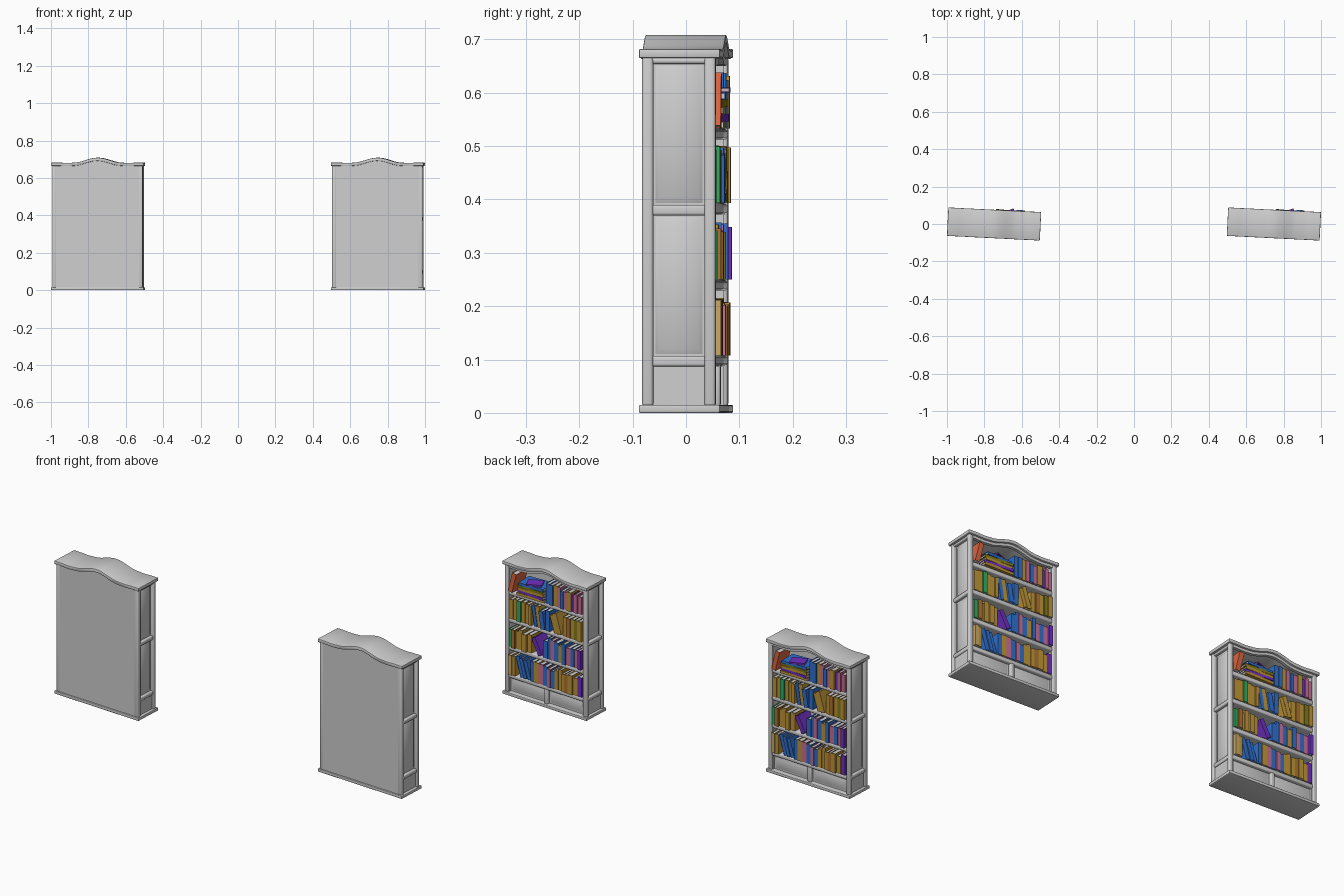
import bpy, bmesh, math, random
from mathutils import Matrix, Vector

if "Cube" in bpy.data.objects:
    bpy.data.objects.remove(bpy.data.objects["Cube"])

random.seed(4)
COLS = {"W": ("grey_paint", (0.62, 0.62, 0.62)), "Y": ("gold", (0.52, 0.30, 0.04)),
        "B": ("blue", (0.03, 0.16, 0.60)), "P": ("purple", (0.16, 0.03, 0.52)),
        "K": ("pink", (0.58, 0.16, 0.30)), "R": ("orange_red", (0.72, 0.13, 0.05)),
        "G": ("green", (0.03, 0.42, 0.12)), "T": ("tan", (0.60, 0.40, 0.13)),
        "O": ("olive", (0.22, 0.20, 0.01)), "N": ("brown", (0.42, 0.17, 0.03))}
KEYS = list(COLS)
MATS = []
for name, c in COLS.values():
    m = bpy.data.materials.new(name)
    m.diffuse_color = (*c, 1)
    m.use_nodes = True
    m.node_tree.nodes["Principled BSDF"].inputs["Base Color"].default_value = m.diffuse_color
    MATS.append(m)
parts = []


def finish(bm, name, smooth=None):
    bmesh.ops.recalc_face_normals(bm, faces=bm.faces)
    me = bpy.data.meshes.new(name)
    bm.to_mesh(me)
    bm.free()
    for m in MATS:
        me.materials.append(m)
    if smooth:
        me.shade_smooth()
        me.set_sharp_from_angle(angle=math.radians(smooth))
    ob = bpy.data.objects.new(name, me)
    bpy.context.collection.objects.link(ob)
    parts.append(ob)


def add_box(bm, lo, hi, key="W", mat=None, bevel=0):
    """Box from corner to corner, optionally rounded."""
    lo, hi = Vector(lo), Vector(hi)
    tmp = bmesh.new()
    bmesh.ops.create_cube(tmp, size=1)
    for v in tmp.verts:
        v.co = (lo + hi) / 2 + v.co * (hi - lo)
    if bevel:
        bmesh.ops.bevel(tmp, geom=tmp.edges[:], offset=bevel, segments=3,
                        affect='EDGES', profile=0.5)
    if mat:
        tmp.transform(mat)
    for f in tmp.faces:
        f.material_index = KEYS.index(key)
    me = bpy.data.meshes.new("tmp")
    tmp.to_mesh(me)
    tmp.free()
    bm.from_mesh(me)
    bpy.data.meshes.remove(me)


def box_part(name, *boxes, bevel=0.0):
    bm = bmesh.new()
    for lo, hi in boxes:
        add_box(bm, lo, hi, bevel=bevel)
    finish(bm, name, 50)


def prism(name, outline, y0, y1, bevel=0.0):
    """Outline in x-z pushed through from y0 to y1."""
    bm = bmesh.new()
    f = bm.faces.new([bm.verts.new((x, y0, z)) for x, z in outline])
    r = bmesh.ops.extrude_face_region(bm, geom=[f])
    bmesh.ops.translate(bm, vec=(0, y1 - y0, 0),
                        verts=[v for v in r["geom"] if isinstance(v, bmesh.types.BMVert)])
    if bevel:
        bmesh.ops.recalc_face_normals(bm, faces=bm.faces)
        bmesh.ops.bevel(bm, geom=[e for e in bm.edges if e.calc_face_angle(0) > 1],
                        offset=bevel, segments=2, affect='EDGES', profile=0.5)
    finish(bm, name, 40)


def raised_field(name, rects):
    """Shallow raised panels; each rect is four base and four inset corners."""
    bm = bmesh.new()
    for base, top in rects:
        a = [bm.verts.new(p) for p in base]
        b = [bm.verts.new(p) for p in top]
        bm.faces.new(b)
        for i in range(4):
            bm.faces.new((a[i], a[(i + 1) % 4], b[(i + 1) % 4], b[i]))
    finish(bm, name, 60)


def arch(x):
    """Rise of the crown above the straight ends."""
    t = abs(x)
    if t < 0.13:
        return 0.0265 * (0.5 + 0.5 * math.cos(math.pi * t / 0.13))
    return -0.002 * math.sin(math.pi * (t - 0.13) / 0.07) if t < 0.2 else 0.0


def band(half, top, bottom, flat=False):
    xs = [half * (i / 24 - 1) for i in range(49)]
    return ([(x, top + arch(x)) for x in xs] +
            [(x, bottom + (0 if flat else arch(x))) for x in ([half, -half] if flat else xs[::-1])])


# Carcass
box_part("base_plinth", ((-.2485, -.076, 0), (.2485, .076, .015)), bevel=.003)
prism("arched_cornice", band(.2485, .682, .665), -.076, .076, .003)
prism("front_arch_rail", band(.22, .666, .652), .05, .066)
prism("back_panel", band(.222, .667, .012, True), -.069, -.062)
box_part("corner_posts", *[((s * .2305 - .0115, y, .012), (s * .2305 + .0115, y + .021, .668))
                           for s in (-1, 1) for y in (-.0705, .0465)], bevel=.006)
box_part("side_panels", *[((s * .220 - .004, -.062, .012), (s * .220 + .004, .06, .668)) for s in (-1, 1)])
box_part("side_rails", *[((s * .230 - .009, -.055, z), (s * .230 + .009, .052, z + h))
                         for s in (-1, 1) for z, h in ((.087, .02), (.37, .02), (.654, .012))], bevel=.005)
box_part("side_skirts", *[((s * .228 - .005, -.055, .012), (s * .228 + .005, .052, .09)) for s in (-1, 1)])


def rect_x(x, y0, y1, z0, z1):
    return [(x, y0, z0), (x, y1, z0), (x, y1, z1), (x, y0, z1)]


raised_field("side_raised_fields", [
    (rect_x(s * .2238, -.046, .043, z0 + .003, z1 - .003), rect_x(s * .231, -.037, .034, z0 + .014, z1 - .014))
    for s in (-1, 1) for z0, z1 in ((.107, .37), (.39, .654))])

# Shelves and lower front
SHELVES = (.108, .250, .393, .533)
box_part("shelves", *[((-.22, -.063, z - .021), (.22, .066, z)) for z in SHELVES], bevel=.006)
box_part("lower_front", ((-.22, .044, .012), (.22, .049, .09)))
box_part("lower_divider", ((-.011, .046, .012), (.011, .065, .092)), bevel=.005)
raised_field("lower_raised_fields", [
    ([(c - .095, .0488, .02), (c + .095, .0488, .02), (c + .095, .0488, .084), (c - .095, .0488, .084)],
     [(c - .08, .054, .033), (c + .08, .054, .033), (c + .08, .054, .071), (c - .08, .054, .071)])
    for c in (-.113, .113)])


# Books: cover boards, spine and page block
def book(bm, key, mat, w, h, d):
    """Lower +x front corner at the origin, extends to -x, -y and +z."""
    t = .002
    add_box(bm, (-t, -d, 0), (0, 0, h), key, mat)
    add_box(bm, (-w, -d, 0), (-w + t, 0, h), key, mat)
    add_box(bm, (-w + t, -t, 0), (-t, 0, h), key, mat)
    add_box(bm, (-w + t, -d + .003, .002), (-t, -t, h - .003), "W", mat)


def book_row(name, z, groups, start, end):
    """Groups of (colours, lean in degrees); positive tips towards +x."""
    bm = bmesh.new()
    widths = [[random.uniform(.8, 1.25) for _ in g] for g, _ in groups]
    room = start - end - sum(.1 * math.sin(math.radians(abs(a))) for _, a in groups)
    k = room / sum(w / math.cos(math.radians(a)) for ws, (_, a) in zip(widths, groups) for w in ws)
    cur = start
    for ws, (g, deg) in zip(widths, groups):
        a = math.radians(deg)
        if a > 0:
            cur -= .1 * math.sin(a)
        for w, key in zip(ws, g):
            w *= k * .98
            h = random.uniform(.088, .107)
            front = random.uniform(.064, .076) + (.01 if key == "T" else 0)
            rot = Matrix.Rotation(a, 4, 'Y')
            lift = w * math.sin(-a) if a < 0 else 0
            book(bm, key, Matrix.Translation((cur, front, z + lift)) @ rot, w, h, random.uniform(.08, .095))
            cur -= w / .98 / math.cos(a)
        if a < 0:
            cur += .1 * math.sin(a)
    finish(bm, name)


book_row("books_bottom_shelf", SHELVES[0], [("TY", 0), ("BBB", 16), ("B", 0), ("YKBKBYYYNYYP", 0)], .214, -.214)
book_row("books_second_shelf", SHELVES[1], [("GNYYYY", 0), ("P", 27), ("BBKBYBKBKP", 0)], .214, -.214)
book_row("books_third_shelf", SHELVES[2], [("YYGYYY", 0), ("BYB", 9), ("B", 0), ("YY", 17), ("YNYOY", 0)], .214, -.214)
book_row("books_top_shelf", SHELVES[3], [("BBYKBKYPKK", 0)], -.005, -.214)
book_row("leaning_red_book", SHELVES[3], [("R", -14)], .214, .165)

# Flat pile on the top shelf
bm = bmesh.new()
z = SHELVES[3]
for key, turn, length in (("Y", 2, .16), ("P", -3, .155), ("Y", 1, .15), ("O", -2, .155), ("B", 4, .14), ("P", 24, .075)):
    th = .0135 if length > .1 else .009
    mat = (Matrix.Translation((.082, .035, z)) @ Matrix.Rotation(math.radians(turn), 4, 'Z')
           @ Matrix.Translation((-length / 2, .042, 0)) @ Matrix.Rotation(math.radians(90), 4, 'Y')
           @ Matrix.Translation((0, 0, 0)))
    book(bm, key, mat, th, length, .09 if length > .1 else .06)
    z += th
finish(bm, "book_pile")

# Place the first bookcase and repeat it
TURN = math.radians(-2.9)
for ob in parts:
    twin = ob.copy()
    bpy.context.collection.objects.link(twin)
    for o, x in ((ob, -.748), (twin, .748)):
        o.location = (x, 0, 0)
        o.rotation_euler = (0, 0, TURN)
